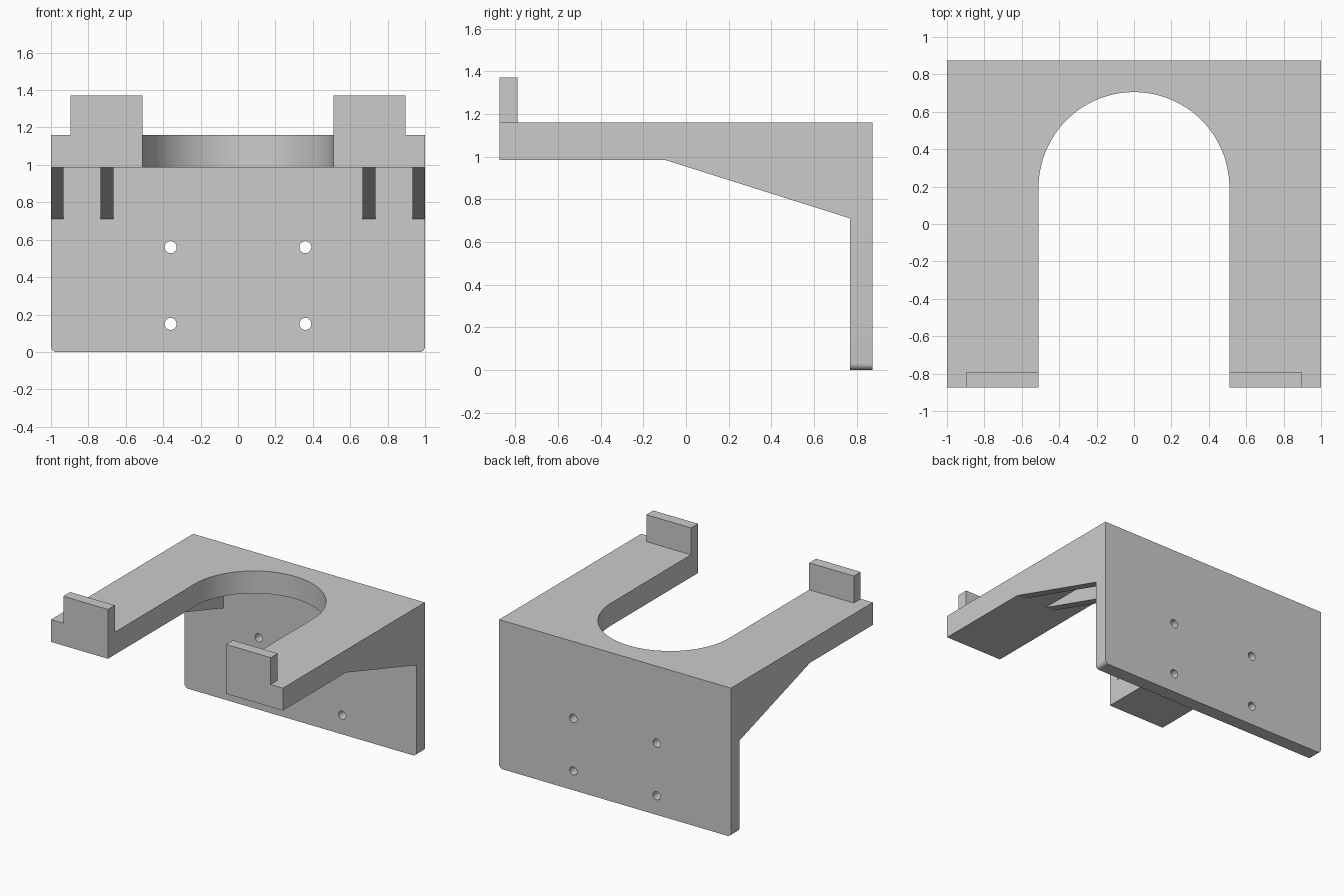
import bpy, bmesh, math
from mathutils import Vector

if "Cube" in bpy.data.objects:
    bpy.data.objects.remove(bpy.data.objects["Cube"])

FRONT, BACK = -0.875, 0.875
PLATE_Y = 0.77            # front face of the back plate
SHELF_LO, SHELF_HI = 0.985, 1.16


def prism(name, points, sweep, round_edge=None, radius=0.03):
    """Sweep a flat outline along a vector into a closed solid."""
    bm = bmesh.new()
    face = bm.faces.new([bm.verts.new(p) for p in points])
    moved = bmesh.ops.extrude_face_region(bm, geom=[face])["geom"]
    bmesh.ops.translate(bm, vec=Vector(sweep),
                        verts=[g for g in moved if isinstance(g, bmesh.types.BMVert)])
    if round_edge:
        edges = [e for e in bm.edges if round_edge(e)]
        bmesh.ops.bevel(bm, geom=edges, offset=radius, segments=6,
                        profile=0.5, affect='EDGES')
    bmesh.ops.recalc_face_normals(bm, faces=bm.faces)
    mesh = bpy.data.meshes.new(name)
    bm.to_mesh(mesh)
    bm.free()
    obj = bpy.data.objects.new(name, mesh)
    bpy.context.collection.objects.link(obj)
    return obj


def activate(obj):
    bpy.ops.object.select_all(action='DESELECT')
    obj.select_set(True)
    bpy.context.view_layer.objects.active = obj


def cut(target, cutter):
    activate(target)
    mod = target.modifiers.new("cut", 'BOOLEAN')
    mod.operation, mod.solver, mod.object = 'DIFFERENCE', 'EXACT', cutter
    bpy.ops.object.modifier_apply(modifier=mod.name)
    bpy.data.objects.remove(cutter)


def arc(radius, start, end, n):
    return [(radius * math.cos(a), radius * math.sin(a))
            for a in (start + (end - start) * i / n for i in range(n + 1))]


# L-shaped body: back plate and shelf, with rounded lower corners
profile = [(FRONT, SHELF_LO), (PLATE_Y, SHELF_LO), (PLATE_Y, 0), (BACK, 0),
           (BACK, SHELF_HI), (FRONT, SHELF_HI)]
bracket = prism("bracket_body", [(-1, y, z) for y, z in profile], (2, 0, 0),
                lambda e: all(v.co.z < 0.001 for v in e.verts)
                and abs(e.verts[0].co.x - e.verts[1].co.x) < 0.001)

# Round-ended opening in the shelf
slot = [(-0.51, -1), (0.51, -1)] + [(x, y + 0.195) for x, y in arc(0.51, 0, math.pi, 64)]
cut(bracket, prism("slot_cutter", [(x, y, 0.9) for x, y in slot], (0, 0, 0.4)))

# Four screw holes through the back plate
for x in (-0.36, 0.36):
    for z in (0.15, 0.56):
        ring = arc(0.032, 0, 2 * math.pi, 32)[:-1]
        cut(bracket, prism("hole_cutter", [(x + a, 0.7, z + b) for a, b in ring], (0, 0.25, 0)))

activate(bracket)
bpy.ops.object.shade_smooth_by_angle(angle=math.radians(30))

# Triangular ribs under the shelf and stop tabs on the arm tips
for side, label in ((-1, "left"), (1, "right")):
    for part, x0, x1 in (("inner", 0.665, 0.735), ("outer", 0.933, 1.0)):
        prism(f"{label}_{part}_rib",
              [(side * x0, -0.10, SHELF_LO), (side * x0, PLATE_Y, SHELF_LO),
               (side * x0, PLATE_Y, 0.71)], (side * (x1 - x0), 0, 0))
    prism(f"{label}_stop_tab",
          [(side * 0.51, FRONT, SHELF_HI), (side * 0.895, FRONT, SHELF_HI),
           (side * 0.895, FRONT, 1.37), (side * 0.51, FRONT, 1.37)], (0, 0.085, 0))
